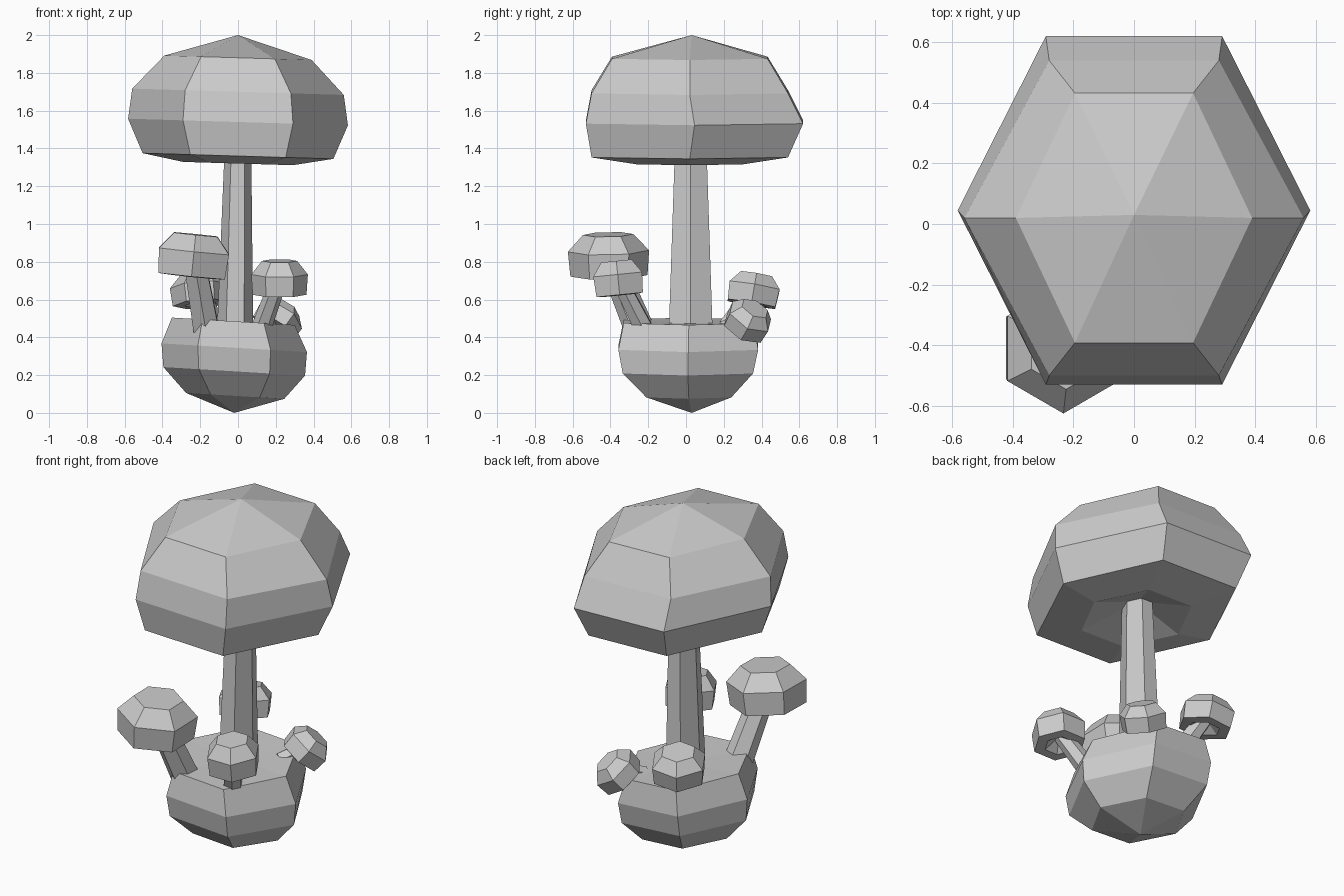
import bpy, bmesh
from math import cos, sin, radians, tau
from mathutils import Vector, Matrix

cube = bpy.data.objects.get("Cube")
if cube:
    bpy.data.objects.remove(cube)

grey = bpy.data.materials.new("plain grey")
grey.use_nodes = True
grey.diffuse_color = (0.6, 0.6, 0.6, 1)
grey.node_tree.nodes["Principled BSDF"].inputs["Base Color"].default_value = (0.6, 0.6, 0.6, 1)

SIDES = 6
FLAT = cos(radians(30))  # centre-to-flat ratio of a hexagon


def lathe(name, rings, matrix=Matrix(), turn=0, slope=0):
    """Stack hexagons (half x, half y, centre x, centre y, z); zero width is a point."""
    bm = bmesh.new()
    loops = []
    for hx, hy, cx, cy, z in rings:
        count = SIDES if hx else 1
        loop = []
        for i in range(count):
            a = tau * i / SIDES + radians(turn)
            x = hx * cos(a)
            loop.append(bm.verts.new((cx + x, cy + hy / FLAT * sin(a), z + slope * x)))
        loops.append(loop)
    for a, b in zip(loops, loops[1:]):
        for i in range(SIDES):
            j = (i + 1) % SIDES
            if len(a) == 1:
                bm.faces.new((a[0], b[i], b[j]))
            elif len(b) == 1:
                bm.faces.new((a[i], b[0], a[j]))
            else:
                bm.faces.new((a[i], b[i], b[j], a[j]))
    for end in (loops[0], loops[-1]):
        if len(end) > 1:
            bm.faces.new(end)
    bmesh.ops.recalc_face_normals(bm, faces=bm.faces)
    mesh = bpy.data.meshes.new(name)
    bm.to_mesh(mesh)
    bm.free()
    mesh.materials.append(grey)
    obj = bpy.data.objects.new(name, mesh)
    obj.matrix_world = matrix
    bpy.context.collection.objects.link(obj)
    return obj


def aim(origin, axis):
    turn = Vector((0, 0, 1)).rotation_difference(Vector(axis))
    return Matrix.Translation(origin) @ turn.to_matrix().to_4x4()


def small_mushroom(name, root, centre, axis, radius, height, turn=0):
    # Flat-topped cap, hollow underneath, on a leaning stem
    profile = [(0.62, 0.5), (1, 0.1), (0.95, -0.5), (0.55, -0.52), (0, -0.2)]
    rings = [(r * radius, r * radius * FLAT, 0, 0, h * height) for r, h in profile]
    lathe(name + "_cap", rings, aim(centre, axis), turn)
    path = Vector(centre) - Vector(root)
    lathe(name + "_stem", [(radius * 0.36, radius * 0.32, 0, 0, 0),
                           (radius * 0.3, radius * 0.26, 0, 0, path.length)],
          aim(root, path), turn)


# Bulbous base
lathe("base", [
    (0, 0, -0.02, 0.03, 0),
    (0.26, 0.225, -0.015, 0.015, 0.09),
    (0.375, 0.345, -0.02, 0.01, 0.22),
    (0.385, 0.37, -0.02, 0.012, 0.345),
    (0.325, 0.345, -0.025, 0.015, 0.485),
    (0, 0, -0.02, 0.02, 0.475)], slope=-0.06)

# Main stem and cap
lathe("main_stem", [(0.095, 0.115, -0.015, 0.025, 0.46),
                    (0.07, 0.083, 0, 0.025, 1.42)])
lathe("main_cap", [
    (0, 0, 0, 0.03, 2),
    (0.39, 0.412, 0, 0.02, 1.88),
    (0.56, 0.52, 0, 0.02, 1.7),
    (0.582, 0.575, 0, 0.045, 1.54),
    (0.505, 0.52, 0, 0.02, 1.36),
    (0.29, 0.28, 0, 0.02, 1.32),
    (0, 0, 0, 0.025, 1.42)], slope=-0.03)

# Small mushrooms around the rim
small_mushroom("front_right_mushroom", (-0.17, -0.25, 0.45), (-0.235, -0.41, 0.835),
               (0.1, -0.02, 1), 0.215, 0.22, turn=30)
small_mushroom("front_left_mushroom", (0.12, -0.22, 0.44), (0.22, -0.36, 0.715),
               (0, -0.1, 1), 0.15, 0.18)
small_mushroom("back_right_mushroom", (-0.12, 0.22, 0.45), (-0.205, 0.36, 0.655),
               (-0.08, 0.17, 1), 0.155, 0.16)
small_mushroom("back_left_mushroom", (0.13, 0.2, 0.44), (0.22, 0.335, 0.5),
               (0.5, 0.42, 0.75), 0.13, 0.14)
